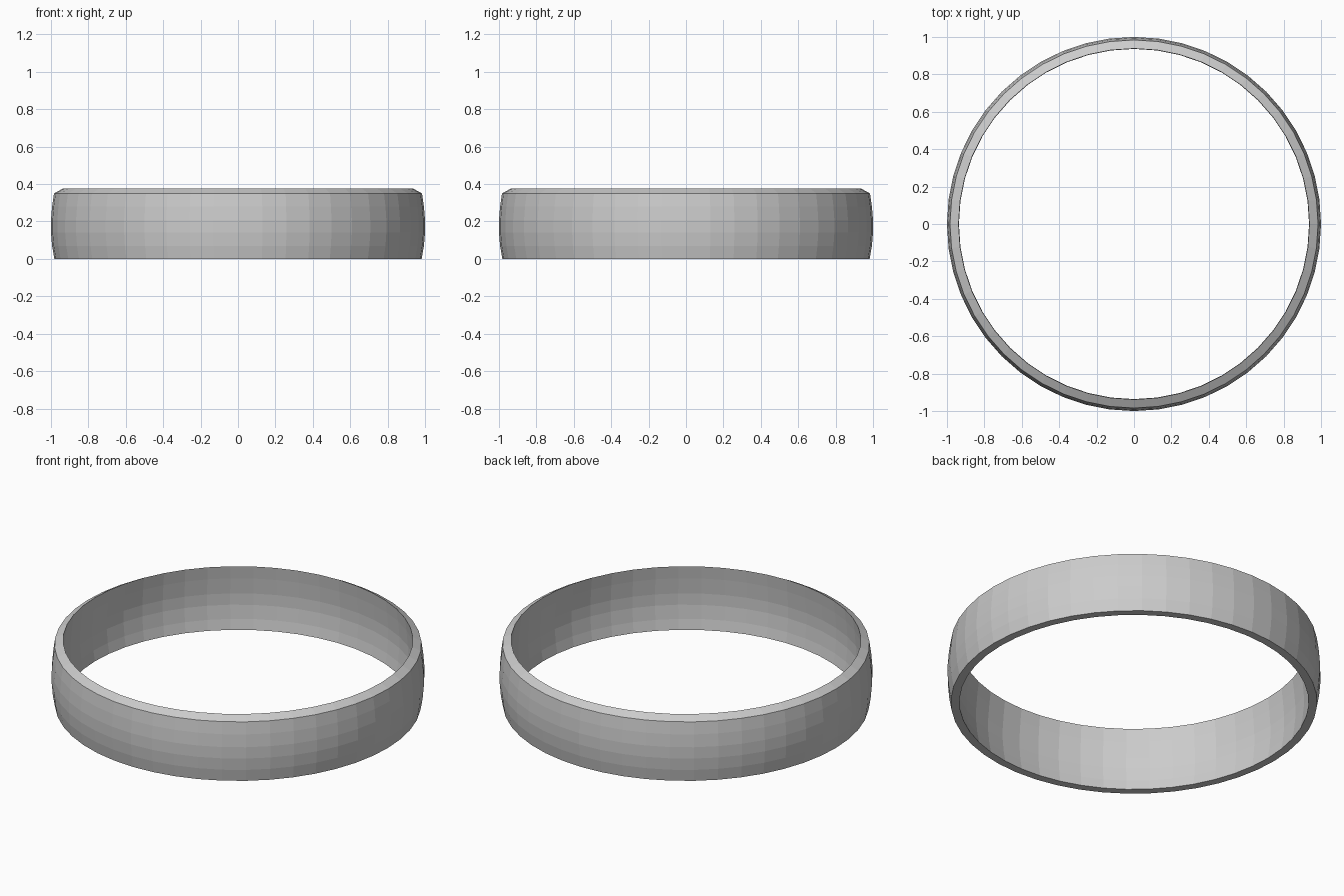
import bpy, bmesh
from math import sin, cos, pi

if "Cube" in bpy.data.objects:
    bpy.data.objects.remove(bpy.data.objects["Cube"])

SIDES = 48

# closed ring cross-section (radius, height): bulged outside, sloped rim, hollowed inside
profile = [
    (0.982, 0.0), (0.994, 0.07), (1.0, 0.14), (1.0, 0.207), (0.994, 0.28), (0.984, 0.35),
    (0.938, 0.375),
    (0.947, 0.30), (0.955, 0.207), (0.955, 0.14), (0.947, 0.06), (0.936, 0.0),
]

# sweep the section around z
bm = bmesh.new()
rings = []
for i in range(SIDES):
    a = 2 * pi * i / SIDES
    rings.append([bm.verts.new((r * cos(a), r * sin(a), z)) for r, z in profile])
n = len(profile)
for i in range(SIDES):
    cur, nxt = rings[i], rings[(i + 1) % SIDES]
    for j in range(n):
        k = (j + 1) % n
        bm.faces.new((cur[j], nxt[j], nxt[k], cur[k]))
bmesh.ops.recalc_face_normals(bm, faces=bm.faces)

mesh = bpy.data.meshes.new("ring_band")
bm.to_mesh(mesh)
bm.free()
bpy.context.collection.objects.link(bpy.data.objects.new("ring_band", mesh))
